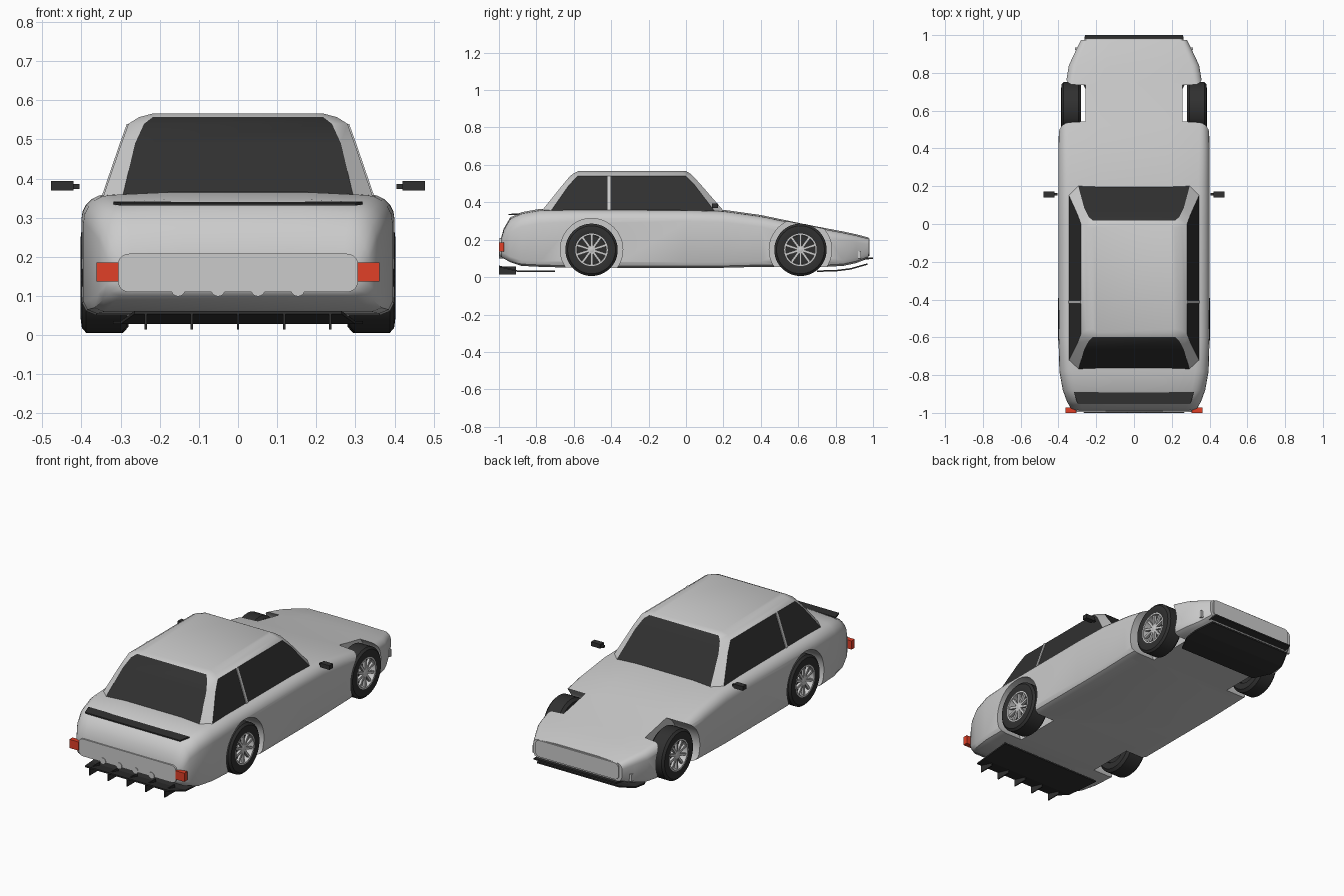
import bpy, bmesh, math
from mathutils import Matrix, Vector

if "Cube" in bpy.data.objects:
    bpy.data.objects.remove(bpy.data.objects["Cube"])


def material(name, col):
    m = bpy.data.materials.new(name)
    m.diffuse_color = (*col, 1)
    m.use_nodes = True
    m.node_tree.nodes["Principled BSDF"].inputs["Base Color"].default_value = m.diffuse_color
    return m


DARK = material("dark", (0.03, 0.03, 0.03))
RED = material("red_lens", (0.75, 0.05, 0.02))


def finish(name, bm, mat=None, smooth=35):
    bmesh.ops.recalc_face_normals(bm, faces=bm.faces)
    me = bpy.data.meshes.new(name)
    bm.to_mesh(me)
    bm.free()
    ob = bpy.data.objects.new(name, me)
    bpy.context.collection.objects.link(ob)
    if mat:
        me.materials.append(mat)
    if smooth:
        shade(ob, smooth)
    return ob


def shade(ob, angle):
    bpy.ops.object.select_all(action='DESELECT')
    ob.select_set(True)
    bpy.context.view_layer.objects.active = ob
    bpy.ops.object.shade_smooth_by_angle(angle=math.radians(angle))


def loft(rings, cap=True, closed=False):
    """Bridge rings of equal point count."""
    bm = bmesh.new()
    vs = [[bm.verts.new(p) for p in r] for r in rings]
    n = len(vs[0])
    pairs = list(zip(vs, vs[1:])) + ([(vs[-1], vs[0])] if closed else [])
    for a, b in pairs:
        for i in range(n):
            j = (i + 1) % n
            bm.faces.new((a[i], a[j], b[j], b[i]))
    if cap:
        bm.faces.new(vs[0])
        bm.faces.new(vs[-1])
    return bm


def box(name, lo, hi, mat=None, round_y=0):
    lo, hi = Vector(lo), Vector(hi)
    bm = bmesh.new()
    bmesh.ops.create_cube(bm, size=1, matrix=Matrix.Translation((lo + hi) / 2) @ Matrix.Diagonal((*(hi - lo), 1)))
    if round_y:
        es = [e for e in bm.edges if abs(e.verts[0].co.y - e.verts[1].co.y) > 1e-4]
        bmesh.ops.bevel(bm, geom=es, offset=round_y, segments=5, affect='EDGES', profile=0.5)
    return finish(name, bm, mat)


def plate(name, path, thick, mat):
    """Thin sheet following (y, z, half width) points."""
    return finish(name, loft([[(-w, y, z), (w, y, z), (w, y, z + thick), (-w, y, z + thick)]
                              for y, z, w in path]), mat, 0)


def lathe(profile, c, n=40, closed=False, cap=True):
    """Turn (x, radius) profile about an x axis through c."""
    return loft([[(c[0] + x, c[1] + r * math.cos(2 * math.pi * i / n), c[2] + r * math.sin(2 * math.pi * i / n))
                  for i in range(n)] for x, r in profile], cap, closed)


# Body shell: y, half width, bottom, top, shoulder radius
STATIONS = [(-.99, .30, .11, .205, .03), (-.975, .335, .10, .26, .06), (-.94, .355, .08, .32, .07),
            (-.88, .377, .06, .348, .07), (-.78, .395, .055, .366, .07), (-.6, .40, .05, .368, .065),
            (0, .40, .05, .366, .06), (.2, .40, .05, .361, .06), (.4, .40, .055, .333, .055),
            (.52, .397, .055, .308, .05), (.62, .385, .055, .287, .05), (.75, .36, .055, .262, .04),
            (.84, .345, .06, .245, .04), (.91, .312, .075, .23, .035), (.975, .28, .10, .213, .03)]


def section(y, w, zb, zt, r):
    half = [(w - .035, zb), (w - .01, zb + .01), (w, zb + .03)]
    for i in range(6):
        a = i * math.pi / 10
        half.append((w - r + r * math.cos(a), zt - .008 - r + r * math.sin(a)))
    half.append((w * .45, zt - .001))
    return [(x, y, z) for x, z in half] + [(-x, y, z) for x, z in reversed(half)]


body = finish("body_shell", loft([section(*s) for s in STATIONS]), None, 0)

# Wheel wells cut through the body
WHEELS = {"rear": (-.505, .285, .402), "front": (.612, .28, .386)}
for end, (y, x0, x1) in WHEELS.items():
    for s, side in ((1, "right"), (-1, "left")):
        cut = finish(f"{end}_{side}_well_cutter", lathe([(s * .256, .167), (s * .6, .167)], (0, y, .147), 48), None, 0)
        cut.hide_render = True
        cut.hide_viewport = False
        m = body.modifiers.new("well", 'BOOLEAN')
        m.object, m.operation, m.solver = cut, 'DIFFERENCE', 'EXACT'
bpy.context.view_layer.objects.active = body
for m in list(body.modifiers):
    bpy.ops.object.modifier_apply(modifier=m.name)
for ob in [o for o in bpy.data.objects if "cutter" in o.name]:
    bpy.data.objects.remove(ob)
shade(body, 35)

# Cabin: z, half width, back y, front y; chamfered corners, dark glass faces
LEVELS = [(.35, .346, -.775, .205, .05), (.49, .298, -.662, .083, .035), (.54, .28, -.62, .038, .04),
          (.557, .253, -.597, .018, .035), (.567, .215, -.575, 0, .02)]


def cabin_ring(z, w, b, f, c):
    half = [(w - c, b), (w, b + c), (w, f - c), (w - c, f)]
    return [(x, y, z) for x, y in half] + [(-x, y, z) for x, y in reversed(half)]


cabin = finish("cabin", loft([cabin_ring(*l) for l in LEVELS]), None, 25)
cabin.data.materials.append(None)
cabin.data.materials.append(DARK)
for p in cabin.data.polygons:
    c, n = p.center, p.normal
    end_glass = abs(n.y) > .5 and abs(n.x) < .1
    side_glass = abs(n.x) > .8 and abs(n.y) < .1 and c.z < .54
    if end_glass or side_glass:
        p.material_index = 1

# Door pillars lie on the side glass
for s, side in ((1, "right"), (-1, "left")):
    finish(f"{side}_door_pillar", loft([[(s * (w + d), y, z) for d, y in
           ((-.01, -.42), (.004, -.42), (.004, -.404), (-.01, -.404))] for z, w, *_ in LEVELS[:3]]), None, 0)

# Wheels
for end, (y, x0, x1) in WHEELS.items():
    for s, side in ((1, "right"), (-1, "left")):
        c = (0, y, .146)
        w = f"{end}_{side}"
        finish(w + "_tyre", lathe([(s * x, r) for x, r in (
            (x0, .09), (x0, .125), (x0 + .014, .14), (x1 - .014, .14), (x1 - .003, .128),
            (x1, .105), (x1 - .004, .087), (x1 - .03, .084))], c, 48, True, False), DARK)
        finish(w + "_rim", lathe([(s * x, r) for x, r in (
            (x1 - .05, .088), (x1 - .004, .088), (x1 - .004, .079), (x1 - .05, .077))], c, 40, True, False))
        finish(w + "_brake_disc", lathe([(s * (x0 + .01), .086), (s * (x1 - .045), .086)], c, 32), DARK)
        finish(w + "_hub", lathe([(s * (x1 - .045), .022), (s * (x1 - .014), .02), (s * (x1 - .01), .012)], c, 20))
        bm = bmesh.new()
        for k in range(10):
            mat = (Matrix.Translation((s * (x1 - .018), y, .146)) @ Matrix.Rotation(k * math.pi / 5, 4, 'X')
                   @ Matrix.Translation((0, 0, .047)) @ Matrix.Diagonal((.014, .013, .068, 1)))
            bmesh.ops.create_cube(bm, size=1, matrix=mat)
        finish(w + "_spokes", bm, None, 0)

# Tail panel, lamps, exhausts
box("tail_panel", (-.307, -.996, .11), (.307, -.96, .208), None, .028)
for s, side in ((1, "right"), (-1, "left")):
    xs = sorted((s * .305, s * .362))
    box(f"{side}_tail_lamp", (xs[0], -1, .137), (xs[1], -.972, .186), RED)
    # Mirrors
    xs = sorted((s * .42, s * .478))
    box(f"{side}_mirror", (xs[0], .14, .37), (xs[1], .172, .394), DARK)
    xs = sorted((s * .405, s * .424))
    box(f"{side}_mirror_stem", (xs[0], .15, .374), (xs[1], .165, .386), DARK)
    # Nose corner fins
    xs = sorted((s * .295, s * .312))
    box(f"{side}_nose_fin", (xs[0], .92, .10), (xs[1], .935, .14))
for i, x in enumerate((-.153, -.051, .051, .153)):
    bm = bmesh.new()
    bmesh.ops.create_cone(bm, cap_ends=True, segments=24, radius1=.018, radius2=.018, depth=.05,
                          matrix=Matrix.Translation((x, -.974, .117)) @ Matrix.Rotation(math.pi / 2, 4, 'X'))
    finish(f"exhaust_{i + 1}", bm)

# Rear wing, diffuser with fins, front splitter and lip
plate("rear_wing", [(-.95, .331, .30), (-.89, .334, .318)], .007, DARK)
plate("rear_diffuser", [(-.70, .028, .32), (-.9, .028, .30), (-1, .054, .265)], .008, DARK)
for i, x in enumerate((-.236, -.118, 0, .118, .236)):
    box(f"diffuser_fin_{i + 1}", (x - .003, -1, .014), (x + .003, -.91, .056), DARK)
plate("front_splitter", [(.70, .028, .25), (.8, .03, .30), (.88, .04, .30), (.97, .066, .26)], .008, DARK)
plate("front_lip", [(.88, .072, .27), (.95, .092, .265), (1, .098, .26)], .008, DARK)
box("nose_panel", (-.262, .95, .112), (.262, .982, .206), None, .025)

# Windscreen wiper cowl
plate("wiper_cowl", [(.12, .372, .27), (.165, .378, .27)], .01, DARK)
